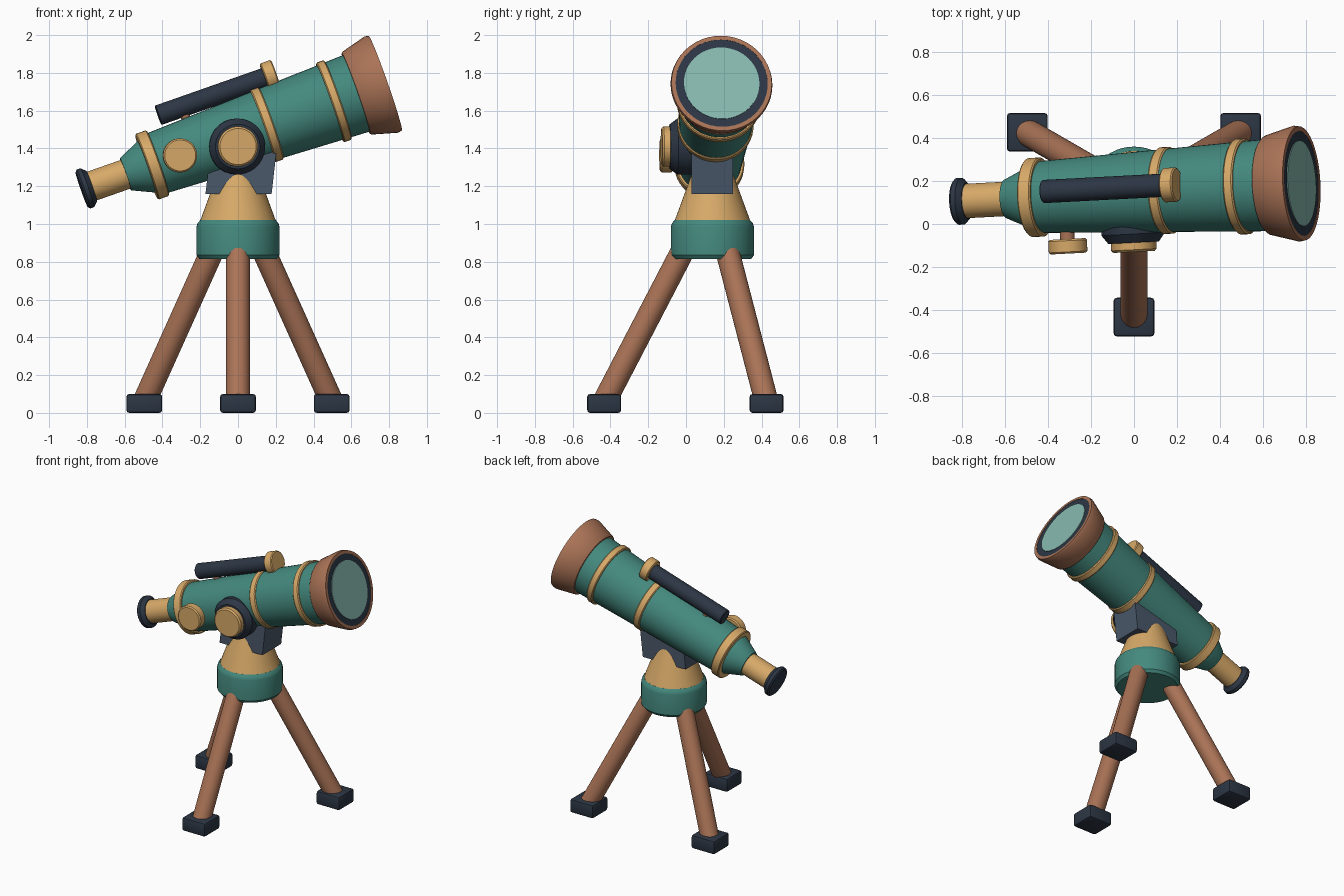
import bpy, bmesh, math
from mathutils import Matrix, Vector

cube = bpy.data.objects.get("Cube")
if cube:
    bpy.data.objects.remove(cube, do_unlink=True)


def material(name, hexcode):
    """Flat colour from an sRGB hex string."""
    srgb = [int(hexcode[i:i + 2], 16) / 255 for i in (0, 2, 4)]
    col = [((c + 0.055) / 1.055) ** 2.4 for c in srgb] + [1]
    m = bpy.data.materials.new(name)
    m.use_nodes = True
    m.diffuse_color = col
    m.node_tree.nodes["Principled BSDF"].inputs["Base Color"].default_value = col
    return m


teal = material("teal paint", "44897E")
brass = material("brass", "D7A968")
copper = material("copper", "AA7356")
dark = material("dark navy", "2C3644")
slate = material("slate grey", "4A586A")
glass = material("pale glass", "86B8AE")


def finish(name, bm, mat, matrix):
    bmesh.ops.recalc_face_normals(bm, faces=bm.faces)
    mesh = bpy.data.meshes.new(name)
    bm.to_mesh(mesh)
    bm.free()
    mesh.materials.append(mat)
    obj = bpy.data.objects.new(name, mesh)
    bpy.context.collection.objects.link(obj)
    obj.matrix_world = matrix
    bpy.ops.object.select_all(action="DESELECT")
    obj.select_set(True)
    bpy.context.view_layer.objects.active = obj
    bpy.ops.object.shade_smooth_by_angle(angle=math.radians(30))
    return obj


def lathe(name, profile, mat, matrix, sides=48):
    """Turn (height, radius) points about local z, capping both ends."""
    bm = bmesh.new()
    rings = []
    for z, r in profile:
        rings.append([bm.verts.new((r * math.cos(a), r * math.sin(a), z))
                      for a in (math.tau * i / sides for i in range(sides))])
    for low, high in zip(rings, rings[1:]):
        for i in range(sides):
            j = (i + 1) % sides
            bm.faces.new((low[i], low[j], high[j], high[i]))
    bm.faces.new(rings[0])
    bm.faces.new(rings[-1])
    return finish(name, bm, mat, matrix)


def disc(name, a, b, r, mat, matrix, bevel=0.006):
    """Cylinder with softened rims."""
    return lathe(name, [(a, r - bevel), (a + bevel, r), (b - bevel, r), (b, r - bevel)],
                 mat, matrix)


def block(name, size, mat, matrix, bevel=0.0, lean=0.0):
    bm = bmesh.new()
    bmesh.ops.create_cube(bm, size=1)
    for v in bm.verts:
        v.co = Vector(c * s for c, s in zip(v.co, size))
        if v.co.z > 0:
            v.co.x += lean
    if bevel:
        bmesh.ops.bevel(bm, geom=bm.edges[:], offset=bevel, segments=2,
                        profile=0.5, affect="EDGES")
    return finish(name, bm, mat, matrix)


# Tripod: hub, cone, three legs and square feet
hub = Matrix.Translation((0, 0.14, 0))
lathe("tripod_hub", [(0.815, 0.205), (0.835, 0.22), (0.985, 0.22), (1.005, 0.214), (1.02, 0.2)],
      teal, hub)
lathe("pivot_cone", [(1.01, 0.203), (1.29, 0.1)], brass, hub)
for label, degrees in (("front", 270), ("left", 30), ("right", 150)):
    out = Vector((math.cos(math.radians(degrees)), math.sin(math.radians(degrees)), 0))
    base = Vector((0, 0.14, 0))
    foot = base + out * 0.573 + Vector((0, 0, 0.05))
    block(label + "_foot", (0.19, 0.18, 0.1), dark, Matrix.Translation(foot), 0.015)
    low = base + out * 0.572 + Vector((0, 0, 0.06))
    top = base + out * 0.12 + Vector((0, 0, 0.93))
    axis = top - low
    lathe(label + "_leg", [(0, 0.063), (axis.length, 0.063)], copper,
          Matrix.Translation(low) @ axis.to_track_quat("Z", "Y").to_matrix().to_4x4(), 32)

# Saddle block under the tube
block("saddle", (0.35, 0.22, 0.22), slate, Matrix.Translation((0.003, 0.14, 1.27)), 0, 0.025)

# Main tube, local z runs along the barrel and local -x points up
yaw = Matrix.Rotation(math.radians(3), 4, "Z")
barrel = (Matrix.Translation((0, 0.148, 1.472)) @ yaw
          @ Matrix.Rotation(math.radians(90 - 19.3), 4, "Y"))
lathe("main_tube", [(-0.48, 0.166), (0.7, 0.216)], teal, barrel)
lathe("rear_taper", [(-0.632, 0.09), (-0.5, 0.15), (-0.47, 0.15)], teal, barrel)
for label, a, b, r in (("rear", -0.514, -0.45, 0.184), ("middle", 0.137, 0.187, 0.202),
                       ("front", 0.515, 0.562, 0.223)):
    disc(label + "_band", a, b, r, brass, barrel)

# Dew hood, dark lens cell and objective lens
lathe("dew_hood", [(0.662, 0.15), (0.662, 0.226), (0.67, 0.233), (0.805, 0.27),
                   (0.827, 0.266), (0.827, 0.244), (0.81, 0.244)], copper, barrel)
disc("lens_cell", 0.78, 0.825, 0.245, dark, barrel, 0.001)
lathe("objective_lens", [(0.82, 0.2), (0.829, 0.2)], glass, barrel)

# Eyepiece
lathe("eyepiece_tube", [(-0.85, 0.08), (-0.62, 0.08)], brass, barrel)
lathe("eyecup", [(-0.878, 0.098), (-0.868, 0.109), (-0.846, 0.109), (-0.822, 0.085)],
      dark, barrel)

# Finder scope on its post
finder = barrel @ Matrix.Translation((-0.237, 0.025, 0))
disc("finder_tube", -0.365, 0.25, 0.054, dark, finder, 0.004)
disc("finder_cap", 0.233, 0.297, 0.08, brass, finder)
post = (barrel @ Matrix.Translation((-0.15, 0.02, -0.23))
        @ Matrix.Rotation(math.radians(-90), 4, "Y"))
lathe("finder_post", [(0, 0.025), (0.08, 0.025)], copper, post, 24)

# Side pivot and focus knob, local z points towards the front
facing = yaw @ Matrix.Rotation(math.radians(90), 4, "X")
pivot = Matrix.Translation((-0.014, 0.148, 1.41)) @ facing
lathe("pivot_disc", [(0.09, 0.148), (0.195, 0.148), (0.235, 0.118)], dark, pivot)
disc("pivot_cap", 0.225, 0.278, 0.106, brass, pivot, 0.01)
focus = Matrix.Translation((-0.32, 0.13, 1.363)) @ facing
lathe("focus_shaft", [(0.1, 0.034), (0.22, 0.034)], copper, focus, 24)
disc("focus_knob", 0.2, 0.268, 0.09, brass, focus, 0.008)
